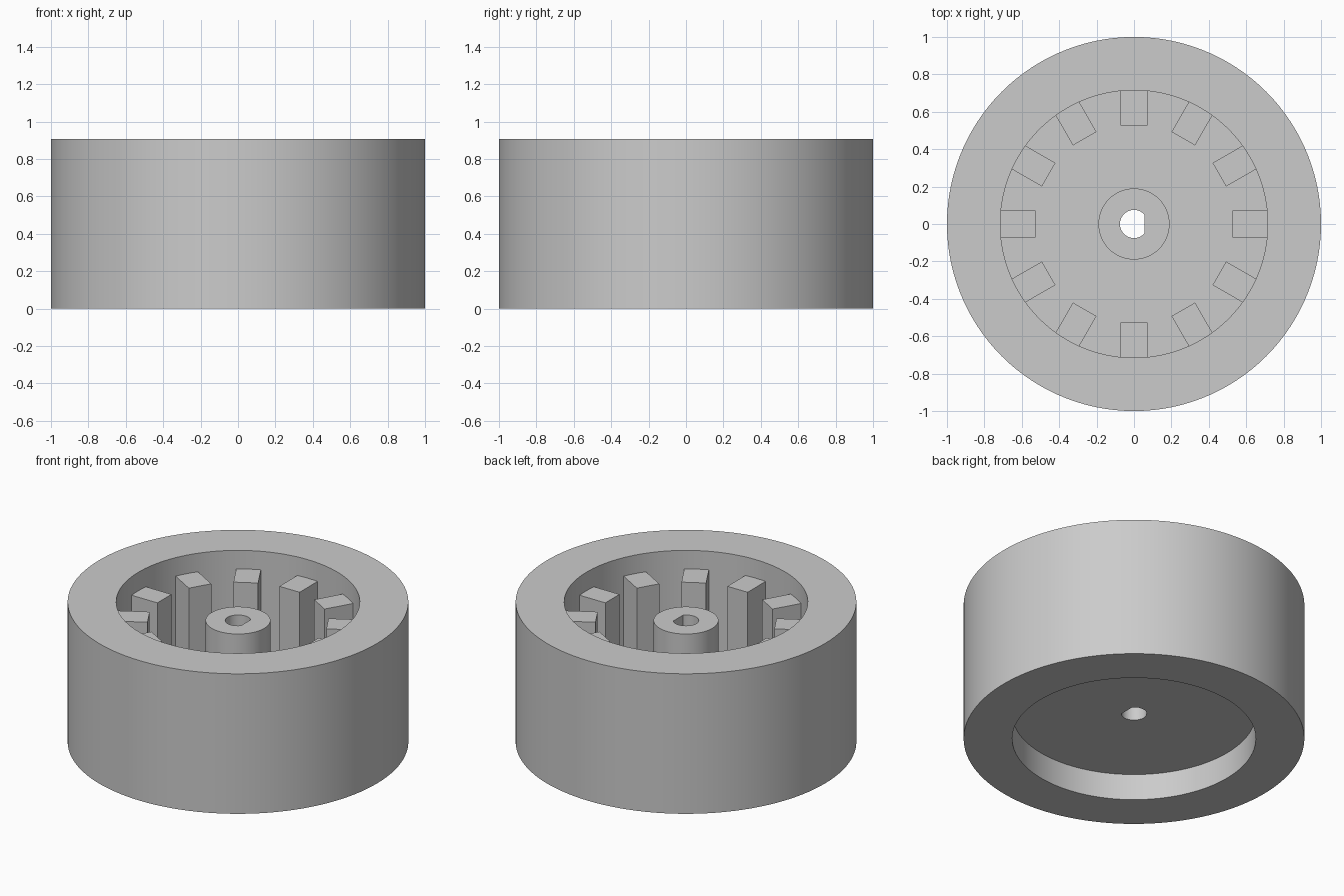
import bpy
import bmesh
from math import cos, sin, radians, tau
from mathutils import Matrix

old = bpy.data.objects.get("Cube")
if old:
    bpy.data.objects.remove(old, do_unlink=True)

HEIGHT, BORE, WALL = 0.907, 0.075, 0.715
FLOOR_LOW, FLOOR_TOP, HUB_TOP = 0.17, 0.22, 0.787

grey = bpy.data.materials.new("plain grey")
grey.use_nodes = True
colour = (0.6, 0.6, 0.6, 1)
grey.diffuse_color = colour
grey.node_tree.nodes["Principled BSDF"].inputs["Base Color"].default_value = colour


def finish(name, bm):
    bmesh.ops.recalc_face_normals(bm, faces=bm.faces)
    mesh = bpy.data.meshes.new(name)
    bm.to_mesh(mesh)
    bm.free()
    mesh.materials.append(grey)
    obj = bpy.data.objects.new(name, mesh)
    bpy.context.collection.objects.link(obj)
    return obj


def lathe(name, profile, flat=None, steps=120):
    """Revolve a closed (radius, z) profile; flat trims the bore to a D shape."""
    bm = bmesh.new()
    rings = []
    for r, z in profile:
        ring = []
        for i in range(steps):
            x, y = r * cos(tau * i / steps), r * sin(tau * i / steps)
            if flat and r == BORE:
                x = min(x, flat)
            ring.append(bm.verts.new((x, y, z)))
        rings.append(ring)
    for a, b in zip(rings, rings[1:] + rings[:1]):
        for i in range(steps):
            j = (i + 1) % steps
            bm.faces.new((a[i], a[j], b[j], b[i]))
    obj = finish(name, bm)
    bpy.ops.object.select_all(action='DESELECT')
    obj.select_set(True)
    bpy.context.view_layer.objects.active = obj
    bpy.ops.object.shade_smooth_by_angle(angle=radians(30))
    return obj


# Thick outer ring
lathe("outer_ring", [(WALL, 0), (1, 0), (1, HEIGHT), (WALL, HEIGHT)])

# Recessed floor with the central hub and D-shaped shaft hole
lathe("floor_and_hub", [
    (BORE, FLOOR_LOW), (WALL + 0.02, FLOOR_LOW), (WALL + 0.02, FLOOR_TOP),
    (0.19, FLOOR_TOP), (0.19, HUB_TOP), (BORE, HUB_TOP)], flat=0.056)

# Twelve upright ribs around the inner wall
inner, outer, base = 0.527, WALL + 0.015, FLOOR_TOP - 0.02
for n in range(12):
    bm = bmesh.new()
    place = (Matrix.Rotation(tau * n / 12, 4, 'Z')
             @ Matrix.Translation(((inner + outer) / 2, 0, (base + HUB_TOP) / 2))
             @ Matrix.Diagonal((outer - inner, 0.145, HUB_TOP - base, 1)))
    bmesh.ops.create_cube(bm, size=1, matrix=place)
    finish(f"inner_rib_{n + 1}", bm)
